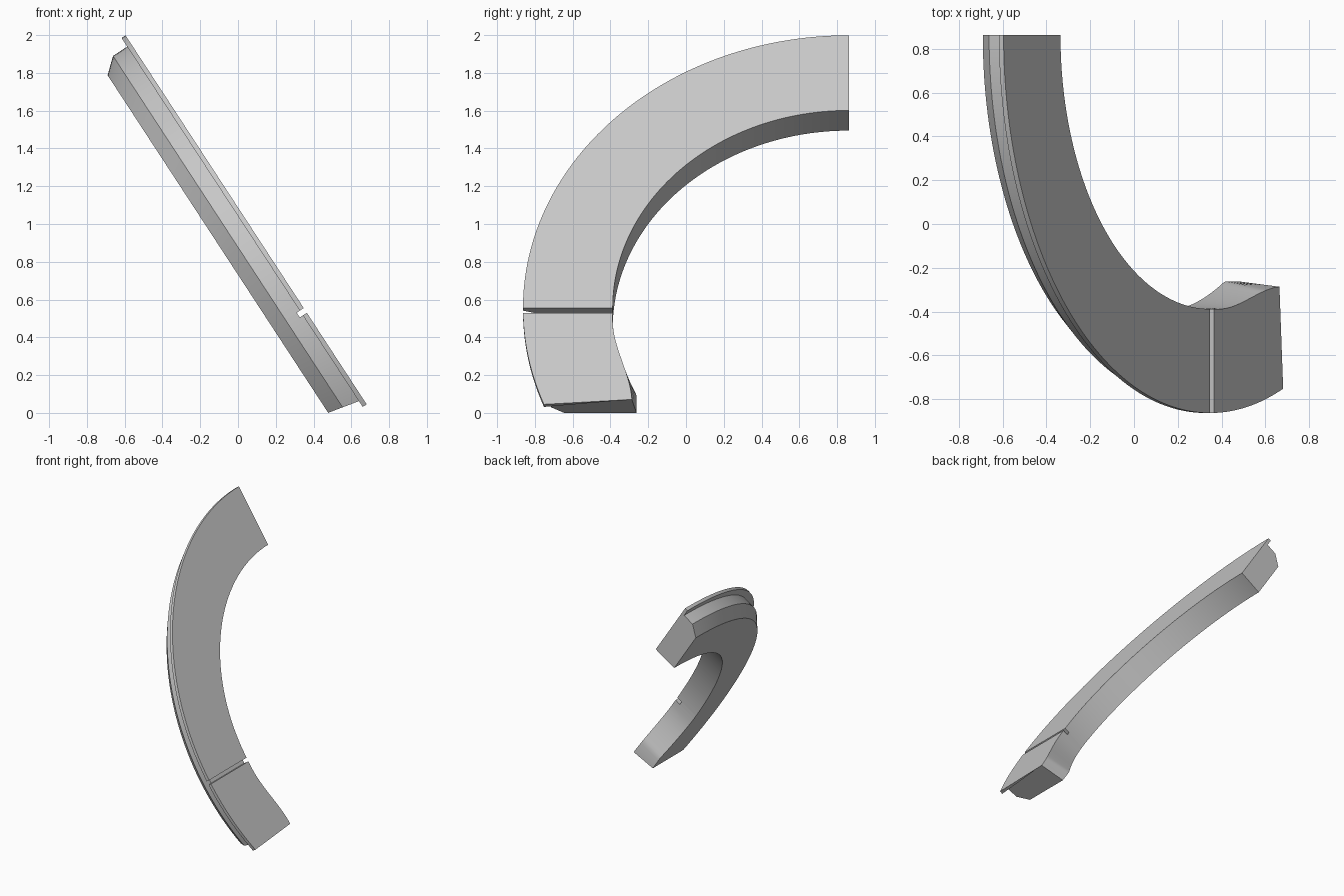
import bpy, bmesh, math
from mathutils import Vector

cube = bpy.data.objects.get("Cube")
if cube:
    bpy.data.objects.remove(cube)

# Tilted working plane: UP runs along the slope, OUT is normal to the top face
ORIGIN = Vector((0.348, 0.862, 0.555))
UP = Vector((-0.547, 0, 0.837))
OUT = Vector((0.837, 0, 0.547))
DEPTH = 0.195
INNER = 1.25

# Cross-section as (radius, depth): thin lip, side wall, chamfer, inner wall
PROFILE = [(1.725, 0), (1.725, -0.025), (1.67, -0.025), (1.67, -0.115),
           (1.6, -DEPTH), (INNER, -DEPTH), (INNER, 0)]
# The same section lowered to the groove floor
GROOVE = [(min(r, 1.67), min(w, -0.045)) for r, w in PROFILE]


def place(u, inward, w):
    return ORIGIN + UP * u - Vector((0, inward, 0)) + OUT * w


def arc_station(angle, profile):
    return [place(r * math.sin(angle), r * math.cos(angle), w) for r, w in profile]


def inner_edge(u, w):
    """Flared inner wall of the lower end: gentle at the top, fuller below."""
    s = min(1, max(0, (-u - 0.08) / 0.52))
    top = 0.102 * s * s * (3 - 2 * s)
    bottom = 0.126 * min(1, -u / 0.42) ** 1.7
    return INNER - top - (bottom - top) * (-w / DEPTH)


def lower_station(t, profile):
    points = []
    for r, w in profile:
        end = 0.578 + 0.22 * w
        if r > 1.7:
            end = 0.609
        # Slant the cut only towards the end, keeping the groove side square
        u = -0.03 - (end - 0.03) * t
        inward = inner_edge(u, w) if r == INNER else math.sqrt(r * r - u * u)
        points.append(place(u, inward, w))
    return points


# Stations from the upper end, across the groove, to the lower end
ARC_STEPS, LOW_STEPS = 64, 28
stations = [arc_station(math.pi / 2 * (1 - i / ARC_STEPS), PROFILE)
            for i in range(ARC_STEPS + 1)]
stations.append(arc_station(0, GROOVE))
stations.append(lower_station(0, GROOVE))
stations += [lower_station(i / LOW_STEPS, PROFILE) for i in range(LOW_STEPS + 1)]

# Loft the stations into one closed body
bm = bmesh.new()
rings = [[bm.verts.new(p) for p in s] for s in stations]
count = len(PROFILE)
for a, b in zip(rings, rings[1:]):
    for i in range(count):
        j = (i + 1) % count
        bm.faces.new((a[i], a[j], b[j], b[i]))
bm.faces.new(rings[0])
bm.faces.new(rings[-1])
bmesh.ops.remove_doubles(bm, verts=bm.verts, dist=0.0005)
bmesh.ops.recalc_face_normals(bm, faces=bm.faces)

mesh = bpy.data.meshes.new("curved_trim")
bm.to_mesh(mesh)
bm.free()
body = bpy.data.objects.new("curved_trim", mesh)
bpy.context.collection.objects.link(body)

# Plain grey
grey = bpy.data.materials.new("light_grey")
grey.use_nodes = True
grey.diffuse_color = (0.58, 0.58, 0.58, 1)
grey.node_tree.nodes["Principled BSDF"].inputs["Base Color"].default_value = (0.58, 0.58, 0.58, 1)
mesh.materials.append(grey)

bpy.ops.object.select_all(action="DESELECT")
body.select_set(True)
bpy.context.view_layer.objects.active = body
bpy.ops.object.shade_smooth_by_angle(angle=math.radians(25))
